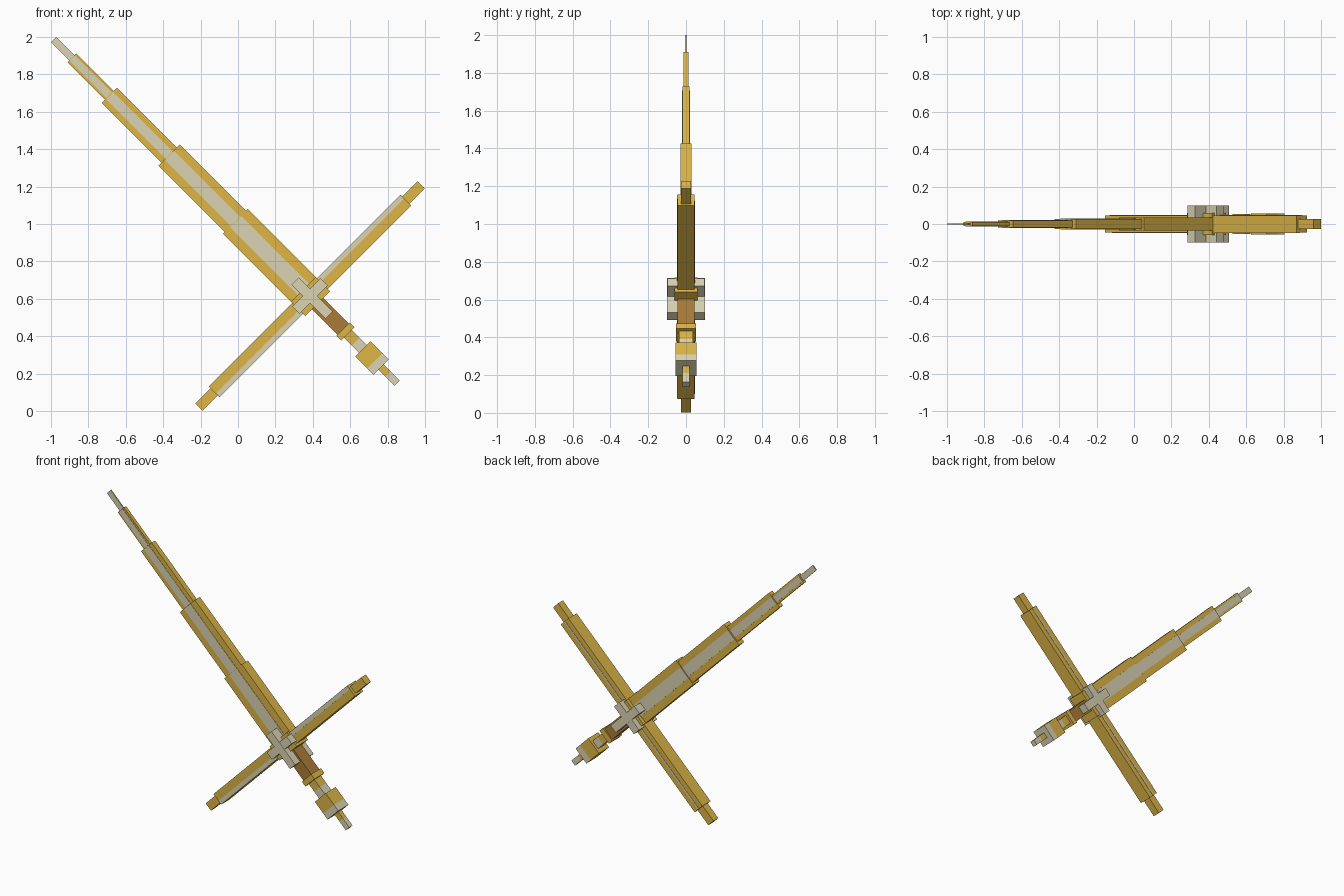
import bpy
import math
from mathutils import Vector, Matrix

cube = bpy.data.objects.get("Cube")
if cube:
    bpy.data.objects.remove(cube)


def srgb(h):
    vals = [int(h[i:i + 2], 16) / 255 for i in (0, 2, 4)]
    return [c / 12.92 if c <= 0.04045 else ((c + 0.055) / 1.055) ** 2.4 for c in vals] + [1]


def material(name, h):
    m = bpy.data.materials.new(name)
    m.use_nodes = True
    m.diffuse_color = srgb(h)
    m.node_tree.nodes["Principled BSDF"].inputs["Base Color"].default_value = srgb(h)
    return m


gold = material("gold", "DDB546")
silver = material("pale silver", "DAD3B3")
brown = material("grip brown", "AA7B36")

# Sword frame: local z runs along the blade, local x along the guard
FRAME = Matrix.Translation((0.385, 0, 0.615)) @ Matrix.Rotation(math.radians(-45), 4, 'Y')


def box(name, x, y, z, mat):
    """Box from (min, max) ranges in the sword frame."""
    lo, hi = Vector((x[0], y[0], z[0])), Vector((x[1], y[1], z[1]))
    bpy.ops.mesh.primitive_cube_add(size=1)
    ob = bpy.context.object
    ob.name = ob.data.name = name
    ob.data.transform(FRAME @ Matrix.Translation((lo + hi) / 2) @ Matrix.Diagonal((*(hi - lo), 1)))
    ob.data.materials.append(mat)
    return ob


def bar(name, half_x, half_y, z, mat):
    return box(name, (-half_x, half_x), (-half_y, half_y), z, mat)


# Blade: (start, end, half width, half thickness, half width of the pale stripe)
blade = [
    (0.04, 0.564, 0.094, 0.034, 0.042),
    (0.564, 1.065, 0.081, 0.028, 0.035),
    (1.065, 1.517, 0.057, 0.019, 0.027),
    (1.517, 1.80, 0.033, 0.012, 0.020),
]
for i, (z0, z1, w, t, s) in enumerate(blade, 1):
    bar(f"blade_section_{i}", w, t, (z0, z1), gold)
    bar(f"blade_stripe_{i}", s, t + 0.002, (z0 + 0.001, z1 - 0.001), silver)
bar("blade_tip", 0.02, 0.004, (1.80, 1.938), silver)

# Cross guard with narrower end caps
for side, label in ((1, "left"), (-1, "right")):
    def span(a, b):
        return tuple(sorted((a * side, b * side)))
    box(f"guard_arm_{label}", span(0.05, 0.724), (-0.045, 0.045), (-0.041, 0.041), gold)
    box(f"guard_cap_{label}", span(0.724, 0.84), (-0.026, 0.026), (-0.028, 0.028), gold)
    # Pale stripe along one edge at the front, thin centre line at the back
    box(f"guard_front_stripe_{label}", span(0.06, 0.722), (-0.047, -0.044), span(0.012, 0.040), silver)
    box(f"guard_back_stripe_{label}", span(0.06, 0.722), (0.044, 0.047), (-0.006, 0.006), silver)

# Hub and the pale cross passing through it
bar("guard_hub", 0.094, 0.06, (-0.058, 0.05), gold)
bar("cross_upright", 0.028, 0.10, (-0.145, 0.113), silver)
bar("cross_bar", 0.107, 0.099, (-0.028, 0.028), silver)

# Grip, collar and neck
bar("grip", 0.042, 0.045, (-0.25, -0.05), brown)
bar("grip_collar", 0.05, 0.054, (-0.287, -0.25), gold)
bar("neck_upper", 0.03, 0.036, (-0.345, -0.287), gold)
bar("neck_lower", 0.03, 0.036, (-0.40, -0.345), silver)

# Pommel
bar("pommel", 0.058, 0.055, (-0.49, -0.40), gold)
bar("pommel_base", 0.058, 0.055, (-0.537, -0.49), silver)
bar("pommel_stem", 0.019, 0.018, (-0.59, -0.537), gold)
bar("pommel_point", 0.019, 0.018, (-0.658, -0.59), silver)
